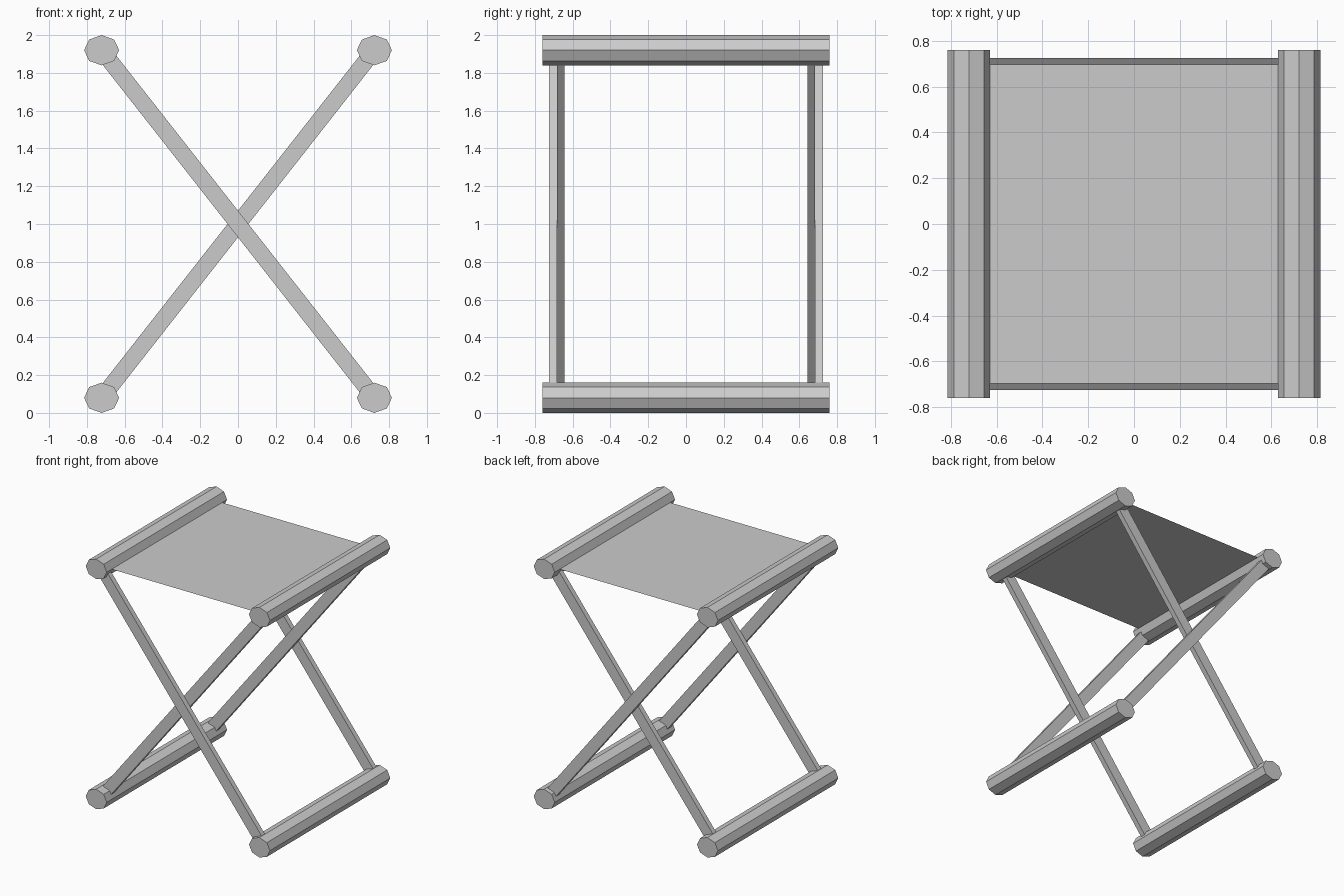
import bpy
import math

cube = bpy.data.objects.get("Cube")
if cube:
    bpy.data.objects.remove(cube, do_unlink=True)

GREY = (0.6, 0.6, 0.6, 1.0)
grey = bpy.data.materials.new("plain_grey")
grey.use_nodes = True
grey.diffuse_color = GREY
grey.node_tree.nodes["Principled BSDF"].inputs["Base Color"].default_value = GREY

RAIL_X, LOW, HIGH = 0.722, 0.08, 1.92
RAIL_RX, RAIL_RZ, RAIL_HALF = 0.093, 0.08, 0.76
LEG_WIDTH, LEG_DEPTH = 0.087, 0.041
SIDES = {"left": 1, "right": -1}


def add_part(name, verts, faces):
    mesh = bpy.data.meshes.new(name)
    mesh.from_pydata(verts, [], faces)
    mesh.materials.append(grey)
    obj = bpy.data.objects.new(name, mesh)
    bpy.context.collection.objects.link(obj)
    return obj


def add_prism(name, outline, y0, y1):
    """Extrude an x-z outline (counter-clockwise from the front) along y."""
    n = len(outline)
    verts = [(x, y, z) for y in (y0, y1) for x, z in outline]
    faces = [tuple(range(n)), tuple(reversed(range(n, 2 * n)))]
    faces += [(i, i + n, (i + 1) % n + n, (i + 1) % n) for i in range(n)]
    return add_part(name, verts, faces)


# Eight-sided rails
for side, s in SIDES.items():
    for level, z in (("lower", LOW), ("upper", HIGH)):
        ring = [(s * RAIL_X + RAIL_RX * math.cos(k * math.pi / 4),
                 z + RAIL_RZ * math.sin(k * math.pi / 4)) for k in range(8)]
        add_prism(f"{level}_rail_{side}", ring, -RAIL_HALF, RAIL_HALF)

# Crossed legs: the outer pair rises to the right, the inner pair to the left
length = math.hypot(2 * RAIL_X, HIGH - LOW)
for layer, rise, y_mid in (("outer", -1, 0.704), ("inner", 1, 0.663)):
    dx, dz = rise * RAIL_X, (HIGH - LOW) / 2
    nx, nz = dz / length * LEG_WIDTH, -dx / length * LEG_WIDTH
    mid = (HIGH + LOW) / 2
    outline = [(a * dx + b * nx, mid + a * dz + b * nz)
               for a, b in ((-1, -1), (-1, 1), (1, 1), (1, -1))]
    for end, s in (("front", -1), ("back", 1)):
        y = s * y_mid
        add_prism(f"{layer}_leg_{end}", outline, y - LEG_DEPTH / 2, y + LEG_DEPTH / 2)

# Flat fabric seat stretched between the upper rails
SEAT_Y = 0.698
add_part("seat", [(-RAIL_X, -SEAT_Y, HIGH), (RAIL_X, -SEAT_Y, HIGH),
                  (RAIL_X, SEAT_Y, HIGH), (-RAIL_X, SEAT_Y, HIGH)], [(0, 1, 2, 3)])
